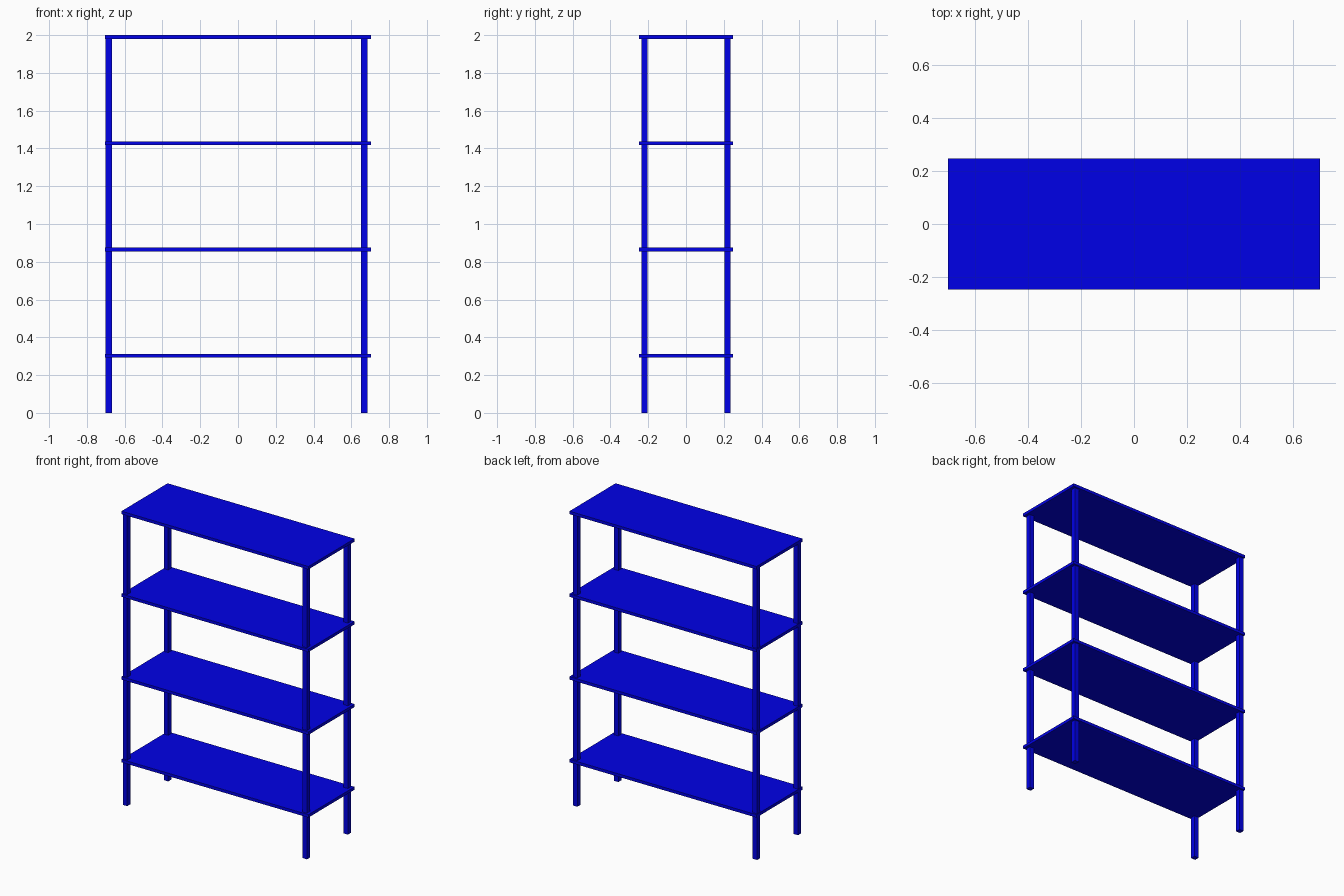
import bpy

if "Cube" in bpy.data.objects:
    bpy.data.objects.remove(bpy.data.objects["Cube"])

blue = bpy.data.materials.new("blue_paint")
blue.diffuse_color = (0.0, 0.0, 0.8, 1.0)
blue.use_nodes = True
blue.node_tree.nodes["Principled BSDF"].inputs["Base Color"].default_value = blue.diffuse_color


def box(name, x, y, z, sx, sy, sz):
    """Axis-aligned box given by centre and size."""
    bpy.ops.mesh.primitive_cube_add(size=1, location=(x, y, z))
    ob = bpy.context.object
    ob.name = name
    ob.scale = (sx, sy, sz)
    bpy.ops.object.transform_apply(location=False, rotation=False, scale=True)
    ob.data.materials.append(blue)
    return ob


# Four evenly spaced shelves
SHELF_T = 0.02
for i in range(4):
    box(f"shelf_{i + 1}", 0, 0, 0.303 + i * 0.5623, 1.406, 0.496, SHELF_T)

# Four square posts, set slightly towards the left end
POST = 0.033
HEIGHT = 1.985
for side, x in (("left", -0.684), ("right", 0.668)):
    for end, y in (("front", -0.22), ("back", 0.22)):
        box(f"{end}_{side}_post", x, y, HEIGHT / 2, POST, POST, HEIGHT)
